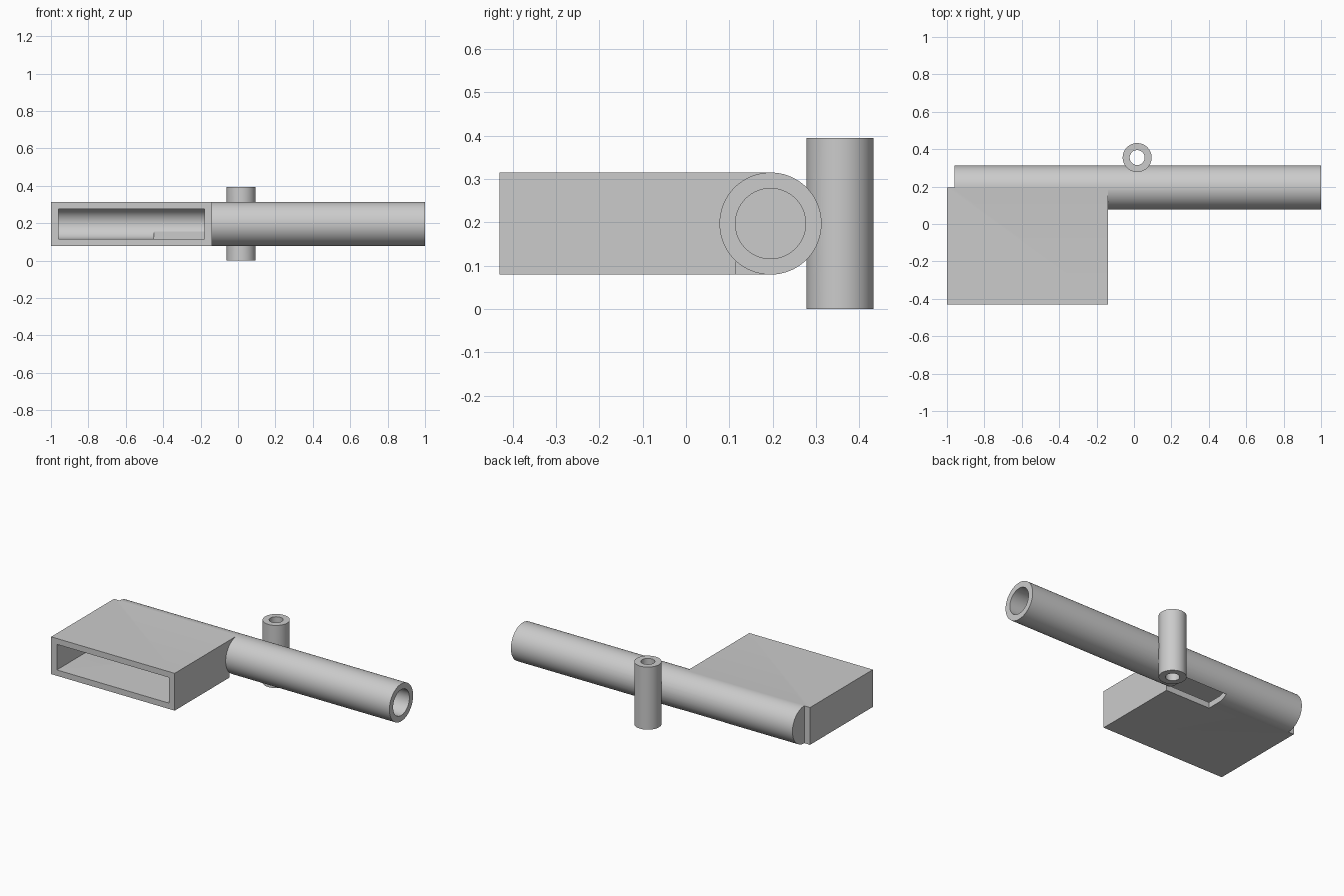
import bpy, math

if "Cube" in bpy.data.objects:
    bpy.data.objects.remove(bpy.data.objects["Cube"])


def box(name, x, y, z):
    bpy.ops.mesh.primitive_cube_add(size=1, location=[sum(r) / 2 for r in (x, y, z)])
    ob = bpy.context.object
    ob.name = name
    ob.scale = [r[1] - r[0] for r in (x, y, z)]
    bpy.ops.object.transform_apply(location=True, rotation=True, scale=True)
    return ob


def rod(name, radius, lo, hi, a, b, axis):
    # axis X: (a, b) is the (y, z) centre; axis Z: (a, b) is the (x, y) centre
    mid = (lo + hi) / 2
    loc = (mid, a, b) if axis == 'X' else (a, b, mid)
    rot = (0, math.pi / 2, 0) if axis == 'X' else (0, 0, 0)
    bpy.ops.mesh.primitive_cylinder_add(vertices=96, radius=radius, depth=hi - lo,
                                        location=loc, rotation=rot)
    ob = bpy.context.object
    ob.name = name
    bpy.ops.object.transform_apply(location=True, rotation=True, scale=True)
    return ob


def combine(target, other, operation):
    mod = target.modifiers.new(operation.title(), 'BOOLEAN')
    mod.operation, mod.solver, mod.object = operation, 'EXACT', other
    bpy.context.view_layer.objects.active = target
    bpy.ops.object.modifier_apply(modifier=mod.name)
    bpy.data.objects.remove(other)


PY, PZ = 0.195, 0.197   # long pipe axis
TX, TY = 0.017, 0.355   # upright tube axis

# solid masses: flat box duct, long pipe, upright tube
body = box("duct_and_pipe", (-1, -0.14), (-0.43, PY), (PZ - 0.1174, PZ + 0.1174))
combine(body, rod("long_pipe", 0.1178, -0.96, 1, PY, PZ, 'X'), 'UNION')
combine(body, rod("upright_tube", 0.0775, 0, 0.394, TX, TY, 'Z'), 'UNION')

# hollows: duct opening, pipe bore, tube bore, slot underneath
combine(body, rod("pipe_bore", 0.081, -0.96, 1.1, PY, PZ, 'X'), 'DIFFERENCE')
combine(body, box("duct_opening", (-0.96, -0.18), (-0.5, PY), (PZ - 0.0805, PZ + 0.0805)), 'DIFFERENCE')
combine(body, rod("tube_bore", 0.04, -0.1, 0.5, TX, TY, 'Z'), 'DIFFERENCE')
combine(body, box("bottom_slot", (-0.45, -0.14), (0.115, 0.265), (0, 0.155)), 'DIFFERENCE')

bpy.ops.object.select_all(action='DESELECT')
body.select_set(True)
bpy.context.view_layer.objects.active = body
bpy.ops.object.shade_smooth_by_angle(angle=math.radians(25))
